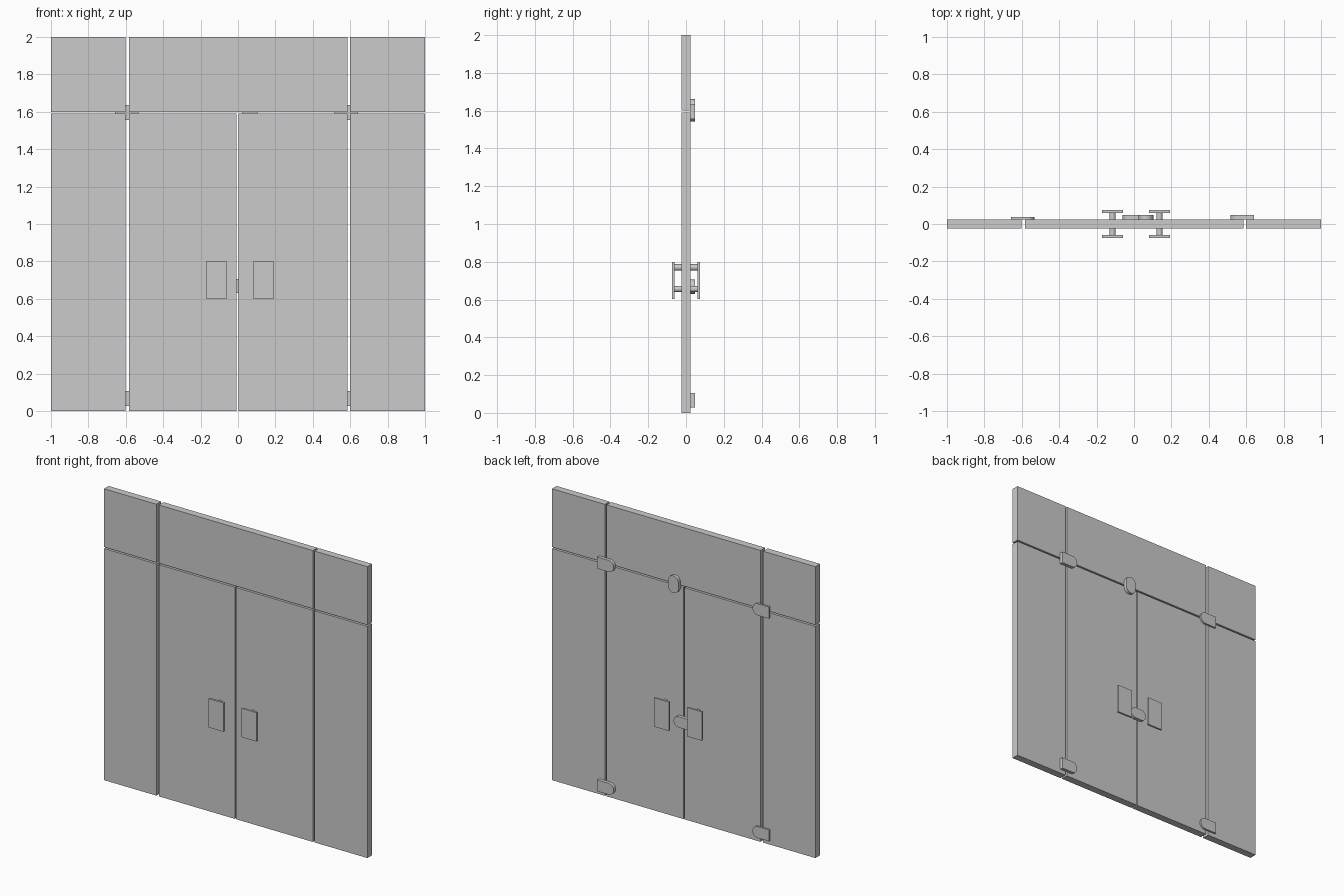
import bpy, bmesh, math

if "Cube" in bpy.data.objects:
    bpy.data.objects.remove(bpy.data.objects["Cube"])

BACK = 0.025  # rear face of the glass


def box(name, x0, x1, y0, y1, z0, z1):
    bm = bmesh.new()
    bmesh.ops.create_cube(bm, size=1)
    for v in bm.verts:
        v.co.x = x0 + (v.co.x + 0.5) * (x1 - x0)
        v.co.y = y0 + (v.co.y + 0.5) * (y1 - y0)
        v.co.z = z0 + (v.co.z + 0.5) * (z1 - z0)
    return finish(name, bm)


def finish(name, bm):
    bmesh.ops.recalc_face_normals(bm, faces=bm.faces)
    me = bpy.data.meshes.new(name)
    bm.to_mesh(me)
    bm.free()
    ob = bpy.data.objects.new(name, me)
    bpy.context.collection.objects.link(ob)
    bpy.ops.object.select_all(action='DESELECT')
    ob.select_set(True)
    bpy.context.view_layer.objects.active = ob
    bpy.ops.object.shade_smooth_by_angle()
    return ob


def clip(name, cx, cz, length, width, depth, angle, both=False):
    """Flat clip with a round end pointing along angle (in the xz plane)."""
    r, h, n = width / 2, length / 2, 16
    pts = []
    for i in range(n + 1):
        a = -math.pi / 2 + math.pi * i / n
        pts.append((h - r + r * math.cos(a), r * math.sin(a)))
    pts += [(-u, -w) for u, w in pts] if both else [(-h, r), (-h, -r)]
    c, s = math.cos(angle), math.sin(angle)
    bm = bmesh.new()
    face = bm.faces.new([bm.verts.new((cx + u * c - w * s, BACK, cz + u * s + w * c))
                         for u, w in pts])
    ext = bmesh.ops.extrude_face_region(bm, geom=[face])['geom']
    for v in ext:
        if isinstance(v, bmesh.types.BMVert):
            v.co.y += depth
    return finish(name, bm)


def post(name, x, z, y0, y1, r):
    bm = bmesh.new()
    bmesh.ops.create_cone(bm, cap_ends=True, segments=32, radius1=r, radius2=r, depth=y1 - y0)
    for v in bm.verts:
        px, py, pz = v.co
        v.co = (x + px, (y0 + y1) / 2 + pz, z + py)
    return finish(name, bm)


# Glass panels: lower row of side panels and doors, upper row of transoms
lower = [("side_panel_left", -1, -0.602), ("door_left", -0.583, -0.007),
         ("door_right", 0.002, 0.586), ("side_panel_right", 0.598, 1)]
upper = [("transom_left", -1, -0.602), ("transom_middle", -0.583, 0.586),
         ("transom_right", 0.598, 1)]
for name, x0, x1 in lower:
    box(name, x0, x1, -BACK, BACK, 0, 1.59)
for name, x0, x1 in upper:
    box(name, x0, x1, -BACK, BACK, 1.60, 2)

# Hinge clips, round end towards the doors
for side, cx, depth, angle in (("left", -0.594, 0.013, 0), ("right", 0.579, 0.022, math.pi)):
    clip("top_hinge_" + side, cx, 1.596, 0.125, 0.08, depth, angle)
    clip("bottom_hinge_" + side, cx, 0.067, 0.125, 0.078, depth, angle)

# Door stop above the right door and lock across the door gap
clip("door_stop", 0.064, 1.602, 0.118, 0.078, 0.022, math.pi / 2, True)
clip("lock", 0.0, 0.668, 0.122, 0.075, 0.022, 0, True)

# Handles: a plate on two round posts, on both faces of each door
for door, cx in (("left", -0.115), ("right", 0.136)):
    for face, s in (("front", -1), ("back", 1)):
        y = sorted((s * 0.06, s * 0.074))
        box(f"handle_plate_{door}_{face}", cx - 0.057, cx + 0.057, y[0], y[1], 0.602, 0.80)
        for level, z in (("lower", 0.656), ("upper", 0.77)):
            p = sorted((s * BACK, s * 0.06))
            post(f"handle_post_{door}_{face}_{level}", cx, z, p[0], p[1], 0.017)
